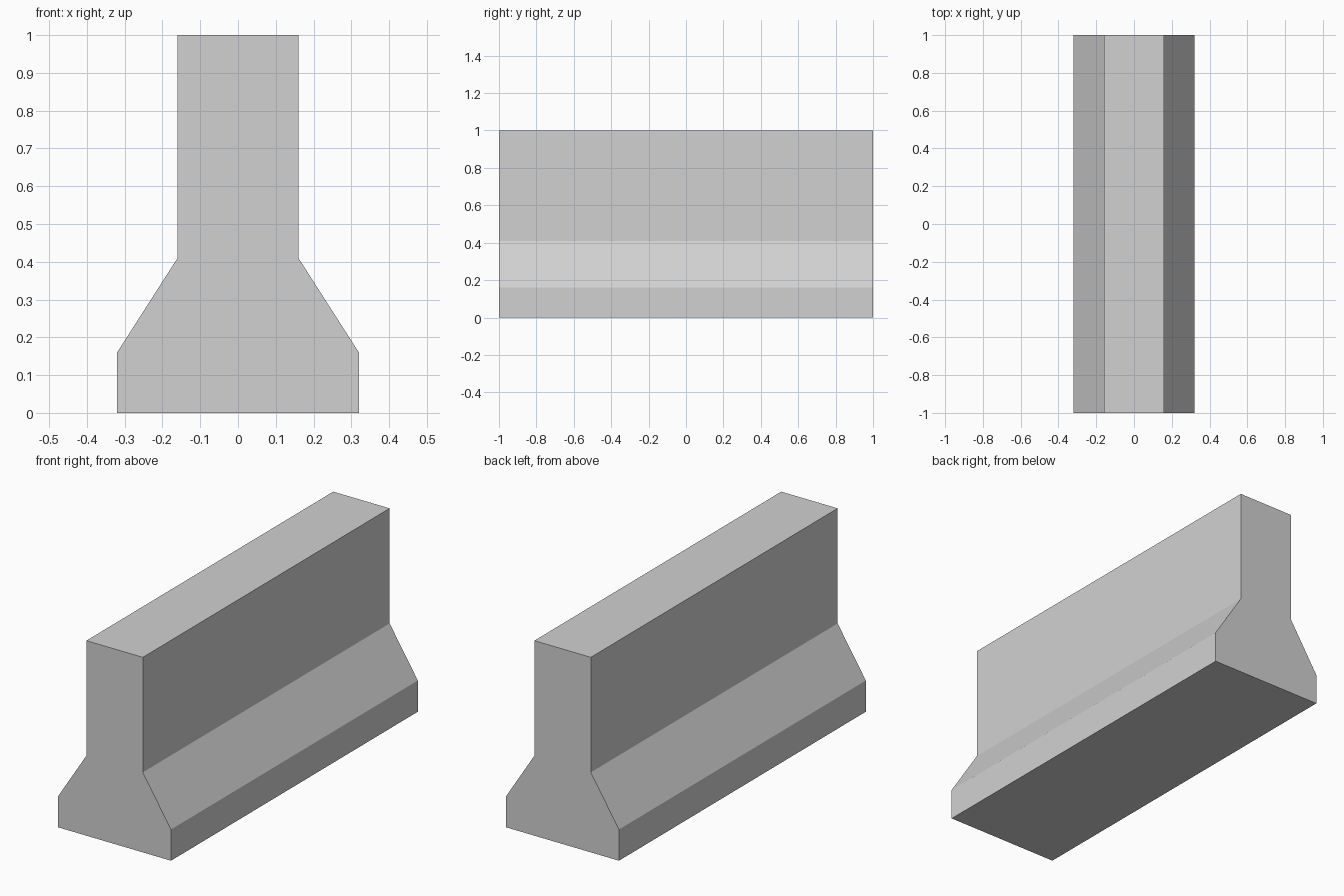
import bpy
import bmesh

cube = bpy.data.objects.get("Cube")
if cube:
    bpy.data.objects.remove(cube, do_unlink=True)

# Concrete colour
concrete = bpy.data.materials.new("light_grey_concrete")
concrete.use_nodes = True
grey = (0.64, 0.64, 0.64, 1.0)
concrete.diffuse_color = grey
concrete.node_tree.nodes["Principled BSDF"].inputs["Base Color"].default_value = grey

# Half of the cross-section as (half width, height), mirrored to the other side
LENGTH = 2.0
half = [(0.32, 0.0), (0.32, 0.16), (0.16, 0.41), (0.16, 1.0)]
profile = half + [(-x, z) for x, z in reversed(half)]

# Barrier: the profile extruded along y
bm = bmesh.new()
front = bm.faces.new([bm.verts.new((x, -LENGTH / 2, z)) for x, z in profile])
result = bmesh.ops.extrude_face_region(bm, geom=[front], use_keep_orig=True)
moved = [v for v in result["geom"] if isinstance(v, bmesh.types.BMVert)]
bmesh.ops.translate(bm, verts=moved, vec=(0, LENGTH, 0))
bmesh.ops.recalc_face_normals(bm, faces=bm.faces[:])

mesh = bpy.data.meshes.new("barrier")
bm.to_mesh(mesh)
bm.free()
mesh.materials.append(concrete)
barrier = bpy.data.objects.new("concrete_barrier", mesh)
bpy.context.collection.objects.link(barrier)
